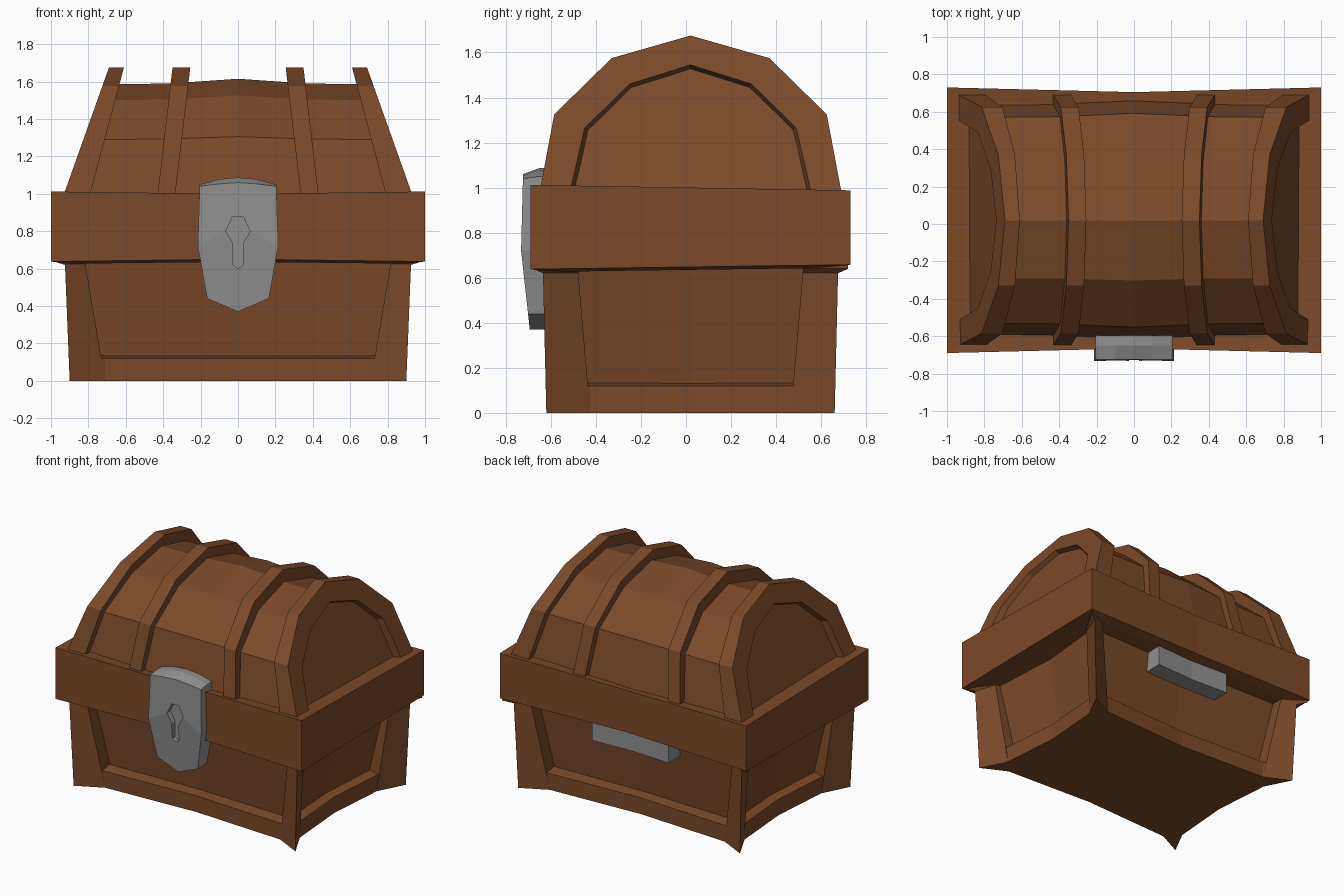
import bpy, bmesh

if "Cube" in bpy.data.objects:
    bpy.data.objects.remove(bpy.data.objects["Cube"])

YC = 0.02  # chest centre in y


def material(name, rgb):
    m = bpy.data.materials.new(name)
    m.diffuse_color = (*rgb, 1)
    m.use_nodes = True
    m.node_tree.nodes["Principled BSDF"].inputs["Base Color"].default_value = m.diffuse_color
    return m


wood = material("wood", (0.20, 0.068, 0.022))
iron = material("iron", (0.28, 0.28, 0.28))


def loft(name, rings, mat=wood, mirrors=((1, 1),), yc=YC):
    """Join equal-length closed rings, cap both ends, repeat for each mirror."""
    bm = bmesh.new()
    for sx, sy in mirrors:
        vs = [[bm.verts.new((x * sx, y * sy + yc, z)) for x, y, z in r] for r in rings]
        n = len(vs[0])
        for a, b in zip(vs, vs[1:]):
            for i in range(n):
                j = (i + 1) % n
                bm.faces.new((a[i], a[j], b[j], b[i]))
        bm.faces.new(vs[0])
        bm.faces.new(vs[-1])
    bmesh.ops.recalc_face_normals(bm, faces=bm.faces)
    me = bpy.data.meshes.new(name)
    bm.to_mesh(me)
    bm.free()
    me.materials.append(mat)
    ob = bpy.data.objects.new(name, me)
    bpy.context.collection.objects.link(ob)
    return ob


def plan(quarter, z, s=1.0):
    """Full outline from the +x +y quarter (starts on the x axis, ends on y axis)."""
    pts = quarter + [(-x, y) for x, y in quarter[-2::-1]]
    pts += [(x, -y) for x, y in pts[-2:0:-1]]
    return [(x * s, y * s, z) for x, y in pts]


def arch(half):
    """Mirror a half profile (base to peak) across the centre."""
    return half + [(-y, z) for y, z in half[-2::-1]]


# Base: recessed flaring panels, bottom rail, corner posts reaching out to the rim
loft("base_panels", [plan([(0.68, 0), (0.71, 0.445), (0, 0.425)], 0.01),
                     plan([(0.80, 0), (0.84, 0.53), (0, 0.50)], 0.68)])
rail = [(0.765, 0), (0.80, 0.445), (0.90, 0.64), (0.71, 0.545), (0, 0.51)]
rail_in = [(0.68, 0), (0.72, 0.44), (0.74, 0.48), (0.70, 0.44), (0, 0.42)]
loft("bottom_rail", [plan(rail, 0), plan(rail, 0.12, 1.003), plan(rail_in, 0.135)])
FOUR = [(1, 1), (-1, 1), (1, -1), (-1, -1)]


def post_ring(z, corner, front, side, wall, depth):
    (fx, fy), (sx, sy) = front, side
    return [(*corner, z), (fx, fy, z), (fx, wall, z), (depth, wall, z), (depth, sy, z), (sx, sy, z)]


loft("corner_posts", [
    post_ring(0.0, (0.90, 0.64), (0.71, 0.545), (0.80, 0.445), 0.43, 0.69),
    post_ring(0.62, (0.925, 0.655), (0.815, 0.61), (0.87, 0.498), 0.48, 0.79),
    post_ring(0.64, (0.99, 0.70), (0.82, 0.615), (0.875, 0.50), 0.48, 0.79),
    post_ring(0.69, (0.99, 0.70), (0.82, 0.615), (0.875, 0.50), 0.48, 0.79),
], mirrors=FOUR)


# Rim band, slightly pinched in the middle and taller at the front
def rim_ring(corner_z, mid_z, tilt, s=1.0):
    ring = plan([(1, 0), (1, 0.71), (0, 0.685)], 0, s)
    return [(x, y, (mid_z if x == 0 else corner_z) + tilt * y) for x, y, _ in ring]


loft("rim_band", [rim_ring(0.635, 0.645, 0.014, 0.9), rim_ring(0.648, 0.66, 0.014),
                  rim_ring(1.0, 0.988, -0.017), rim_ring(0.99, 0.98, -0.017, 0.9)])

# Lid shell: arched sections, bulging in the middle, ends leaning inward
shell = arch([(0.615, 0.97), (0.55, 1.29), (0.31, 1.50), (0, 1.585)])
sections = []
for xb, grow in ((-0.876, 0), (-0.46, 0.005), (0, 0.03), (0.46, 0.005), (0.876, 0)):
    sections.append([(xb * (1 - 0.37 * (z - 1)), y * (1 + 1.3 * grow), z + grow * (z - 0.97) / 0.615)
                     for y, z in shell])
loft("lid_shell", sections)

# Lid ribs: two at the ends framing the side panels, two in between
outer = arch([(0.67, 0.98), (0.605, 1.325), (0.35, 1.575), (0, 1.675)])
inner = arch([(0.535, 0.98), (0.47, 1.265), (0.27, 1.46), (0, 1.545)])


def ribs(name, x_out, x_in, lean_out, lean_in):
    rings = []
    for (yo, zo), (yi, zi) in zip(outer, inner):
        def fx(x, lean, z):
            return x - lean * (z - 1) / 0.675
        yb, zb = yi * 0.92, 0.98 + (zi - 0.98) * 0.92  # bevelled inner edge
        rings.append([(fx(x_out, lean_out, zo), yo, zo), (fx(x_in, lean_in, zo), yo, zo),
                      (fx(x_in, lean_in, zb), yb, zb), (fx(x_out, lean_out, zi), yi, zi)])
    loft(name, rings, mirrors=((1, 1), (-1, 1)))


ribs("end_ribs", 0.93, 0.79, 0.24, 0.18)
ribs("middle_ribs", 0.43, 0.335, 0.08, 0.08)


# Lock plate: shield outline with a gently folded front and sloping top
def shield(peak, shoulder, top):
    half = [(0.205, top), (0.215, 0.72), (0.165, 0.44)]
    pts = [(0, peak), (0.1, shoulder)] + half + [(0, 0.37)]
    return pts + [(-x, z) for x, z in pts[-2:0:-1]]


def front_y(z):
    return -0.732 + max(0, 0.72 - z) * 0.11 + max(0, z - 0.72) * 0.025


lock = loft("lock_plate", [[(x, front_y(z), z) for x, z in shield(1.06, 1.053, 1.04)],
                           [(x, -0.65, z) for x, z in shield(1.087, 1.078, 1.05)],
                           [(x, -0.595, z) for x, z in shield(1.087, 1.078, 1.05)]], iron, yc=0)

# Keyhole cut
key = [(0.03, 0.875), (0.065, 0.80), (0.027, 0.735), (0.027, 0.62), (0, 0.60),
       (-0.027, 0.62), (-0.027, 0.735), (-0.065, 0.80), (-0.03, 0.875)]
cutter = loft("keyhole_cutter", [[(x, y, z) for x, z in key] for y in (-0.80, -0.69)], iron, yc=0)
cutter.hide_render = True
cutter.hide_viewport = True
cut = lock.modifiers.new("keyhole", "BOOLEAN")
cut.operation = "DIFFERENCE"
cut.object = cutter

# Hinge block under the rim at the back, slightly bent
loft("back_hinge", [[(x, y, 0.50), (x, y, 0.65), (x, 0.44, 0.65), (x, 0.44, 0.50)]
                    for x, y in ((-0.31, 0.645), (0, 0.63), (0.31, 0.645))], iron, yc=0)
